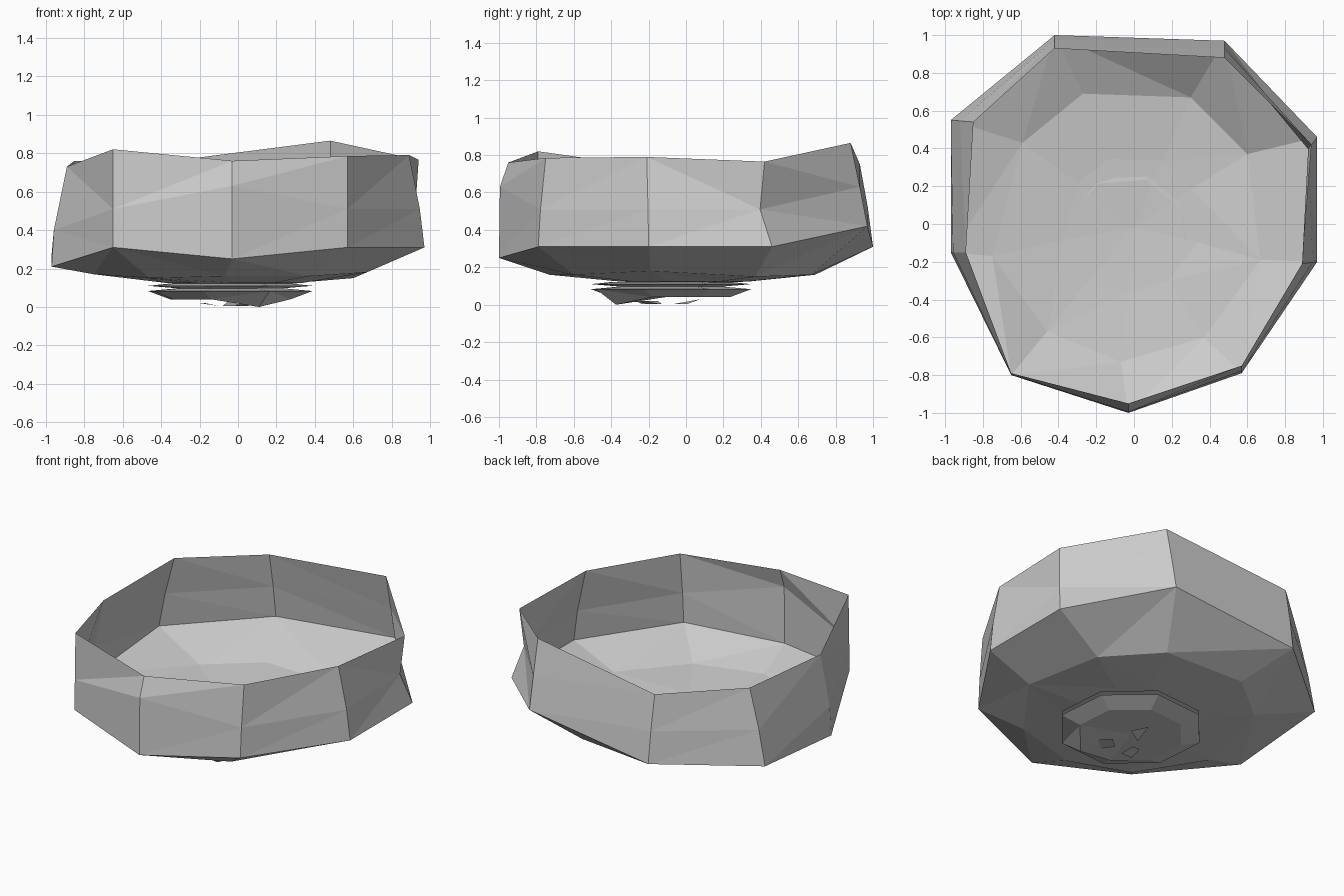
import bpy
import bmesh
from math import cos, sin, radians
from mathutils import Vector

default_cube = bpy.data.objects.get("Cube")
if default_cube:
    bpy.data.objects.remove(default_cube, do_unlink=True)

# One plain stone colour
stone = bpy.data.materials.new("stone_grey")
stone.use_nodes = True
colour = (0.6, 0.6, 0.6, 1.0)
stone.diffuse_color = colour
stone.node_tree.nodes["Principled BSDF"].inputs["Base Color"].default_value = colour


def make_object(name, bm):
    """Turn a bmesh into a flat shaded object."""
    bmesh.ops.recalc_face_normals(bm, faces=bm.faces[:])
    mesh = bpy.data.meshes.new(name)
    bm.to_mesh(mesh)
    bm.free()
    mesh.materials.append(stone)
    obj = bpy.data.objects.new(name, mesh)
    bpy.context.scene.collection.objects.link(obj)
    return obj


def loft(name, rings, cap_point=None):
    """Join equal rings of points, optionally closing the last to a point."""
    bm = bmesh.new()
    loops = [[bm.verts.new(point) for point in ring] for ring in rings]
    count = len(loops[0])
    for lower, upper in zip(loops, loops[1:]):
        for i in range(count):
            j = (i + 1) % count
            bm.faces.new((lower[i], lower[j], upper[j], upper[i]))
    if cap_point is not None:
        tip = bm.verts.new(cap_point)
        for i in range(count):
            bm.faces.new((loops[-1][i], loops[-1][(i + 1) % count], tip))
    bmesh.ops.triangulate(bm, faces=bm.faces[:])
    return make_object(name, bm)


# Bowl: irregular nine sided rings, clockwise from the front corner
rim = [(-.03, -.95, .76), (-.65, -.79, .82), (-.89, -.15, .73),
       (-.85, .54, .76), (-.42, .93, .75), (.48, .88, .865),
       (.94, .42, .765), (.89, -.21, .79), (.57, -.75, .785)]
waist = [(-.03, -1, .25), (-.65, -.8, .31), (-.97, -.15, .21),
         (-.97, .55, .27), (-.42, 1, .31), (.48, .97, .42),
         (.97, .46, .31), (.97, -.2, .31), (.57, -.79, .31)]
base = [(-.07, -.73, .16), (-.46, -.57, .15), (-.75, -.17, .17),
        (-.59, .43, .16), (-.27, .69, .16), (.3, .67, .16),
        (.6, .37, .15), (.67, -.19, .18), (.37, -.6, .16)]

# Bulging wall between waist and rim: height and inward blend per corner
wall_height = [.63, .51, .4, .5, .52, .63, .51, .51, .51]
wall_blend = [.1, .3, .15, .4, .4, .45, 1.6, .3, .3]
wall = []
for low, high, height, blend in zip(waist, rim, wall_height, wall_blend):
    point = Vector(low).lerp(Vector(high), blend)
    point.z = height
    wall.append(point)

# Shallow floor narrowing to the middle
hollow = [(x * .5, y * .5, .125) for x, y, z in base]
loft("bowl", [rim, wall, waist, base, hollow], cap_point=(0, -.02, .105))

# Foot: ledged octagon with one low corner
foot_centre = Vector((-.04, -.08, 0))
sides = 8


def foot_ring(radius, height, drop=0):
    ring = []
    for i in range(sides):
        angle = radians(-63 + i * 360 / sides)
        offset = Vector((radius * cos(angle), radius * sin(angle), height))
        if i == 0:
            offset.z -= drop
        ring.append(foot_centre + offset)
    return ring


loft("foot", [foot_ring(.33, .122), foot_ring(.45, .11), foot_ring(.29, .097),
              foot_ring(.45, .083), foot_ring(.33, .04, drop=.04)],
     cap_point=(-.04, -.08, .045))


# Small chips lying under the foot
def chip(name, corners):
    bm = bmesh.new()
    bm.faces.new([bm.verts.new(corner) for corner in corners])
    bmesh.ops.triangulate(bm, faces=bm.faces[:])
    make_object(name, bm)


chip("front_chip", [(.02, -.3, .02), (.1, -.22, .02), (.05, -.14, .005), (-.02, -.2, .005)])
chip("side_chip", [(-.2, -.26, .02), (-.1, -.24, .005), (-.1, -.13, .005), (-.17, -.15, .02)])
chip("back_chip", [(-.08, -.06, .005), (.03, .01, .005), (-.05, .08, .03)])
